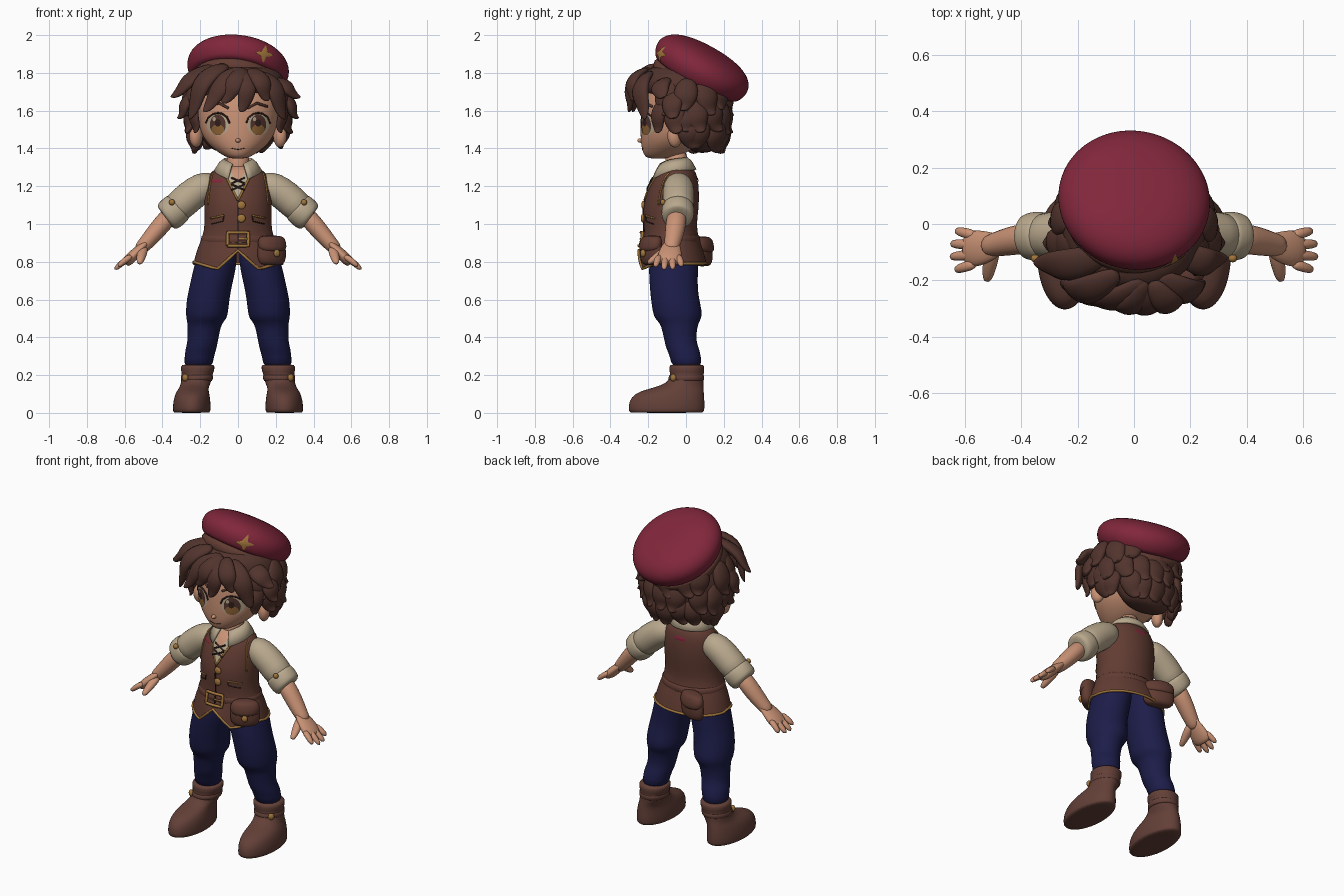
import bpy, bmesh, math, random
from math import sin, cos, pi, radians
from mathutils import Vector, Matrix
from mathutils.bvhtree import BVHTree

random.seed(4)
start = bpy.data.objects.get("Cube")
if start:
    bpy.data.objects.remove(start, do_unlink=True)


def material(name, *rgb):
    mat = bpy.data.materials.new(name)
    mat.use_nodes = True
    mat.diffuse_color = (*rgb, 1)
    mat.node_tree.nodes["Principled BSDF"].inputs["Base Color"].default_value = (*rgb, 1)
    return mat


skin = material("skin", .59, .29, .18)
hair = material("hair brown", .084, .034, .026)
leather = material("vest leather", .12, .045, .032)
boot_brown = material("boot leather", .125, .051, .039)
cream = material("cream linen", .48, .39, .265)
navy = material("navy cloth", .012, .012, .068)
red = material("burgundy felt", .22, .02, .044)
gold = material("gold", .36, .18, .045)
amber = material("amber iris", .27, .125, .036)
dark = material("dark brown", .03, .013, .011)


def finish(name, bm, mat, levels=0, matrix=None):
    """Turn a bmesh into a smooth shaded, optionally subdivided object."""
    if matrix:
        bm.transform(matrix)
    bmesh.ops.recalc_face_normals(bm, faces=bm.faces[:])
    mesh = bpy.data.meshes.new(name)
    bm.to_mesh(mesh)
    bm.free()
    mesh.shade_smooth()
    mesh.materials.append(mat)
    obj = bpy.data.objects.new(name, mesh)
    bpy.context.scene.collection.objects.link(obj)
    if levels:
        mod = obj.modifiers.new("smooth", 'SUBSURF')
        mod.levels = mod.render_levels = levels
    return obj


def skin_rings(bm, rings, closed=False):
    pairs = list(zip(rings, rings[1:])) + ([(rings[-1], rings[0])] if closed else [])
    for a, b in pairs:
        for i in range(len(a)):
            j = (i + 1) % len(a)
            bm.faces.new((a[i], a[j], b[j], b[i]))


def loft(name, rings, mat, n=24, caps=True, edge=None, matrix=None, side=1, levels=1):
    """Stack of ovals; a ring is (z, centre x, half width, front y, back y)."""
    bm, rows = bmesh.new(), []
    for k, (z, cx, rx, front, back) in enumerate(rings):
        row = []
        for i in range(n):
            a = 2 * pi * i / n
            x, y = cx + rx * sin(a), (front + back) / 2 + (back - front) / 2 * cos(a)
            row.append(bm.verts.new((side * x, y, edge(x, y, z) if edge and k == 0 else z)))
        rows.append(row)
    skin_rings(bm, rows)
    if caps:
        bm.faces.new(rows[0])
        bm.faces.new(rows[-1])
    return finish(name, bm, mat, levels, matrix)


def tube(name, points, radii, mat, flat=1, ref=(0, 1, 0), n=8, closed=False, levels=1):
    """Tapered tube along a path, flattened across its reference side."""
    pts, bm, rows = [Vector(p) for p in points], bmesh.new(), []
    if not isinstance(radii, (list, tuple)):
        radii = [radii] * len(pts)
    for i, (p, r) in enumerate(zip(pts, radii)):
        last = len(pts) - 1
        nxt = pts[(i + 1) % len(pts)] if closed else pts[min(i + 1, last)]
        prv = pts[i - 1] if closed else pts[max(i - 1, 0)]
        t = (nxt - prv).normalized()
        s = Vector(ref) - t * t.dot(Vector(ref))
        s.normalize()
        m = t.cross(s)
        rows.append([bm.verts.new(p + r * (s * cos(2 * pi * k / n) + m * flat * sin(2 * pi * k / n)))
                     for k in range(n)])
    skin_rings(bm, rows, closed)
    if not closed:
        bm.faces.new(rows[0])
        bm.faces.new(rows[-1])
    return finish(name, bm, mat, levels)


def blob(name, loc, size, mat, turn=0):
    bm = bmesh.new()
    bmesh.ops.create_uvsphere(bm, u_segments=20, v_segments=12, radius=1)
    return finish(name, bm, mat, 0, Matrix.Translation(loc) @ Matrix.Rotation(turn, 4, 'Z')
                  @ Matrix.Diagonal((*size, 1)))


def surface(obj):
    bpy.context.view_layer.update()
    return BVHTree.FromObject(obj, bpy.context.evaluated_depsgraph_get())


def onto(tree, x, z, lift, sign=-1):
    hit = tree.ray_cast(Vector((x, sign * 2, z)), Vector((0, -sign, 0)))[0]
    return Vector((x, (hit.y if hit else sign * .1) + sign * lift, z))


def decal(name, tree, outline, mat, lift=.004, sign=-1):
    """Thin painted patch laid on a surface."""
    bm, rows = bmesh.new(), []
    cx, cz = (sum(v[k] for v in outline) / len(outline) for k in (0, 1))
    for f in (1, .75, .5, .25, .02):
        rows.append([bm.verts.new(onto(tree, cx + (x - cx) * f, cz + (z - cz) * f, lift, sign))
                     for x, z in outline])
    skin_rings(bm, rows)
    bm.faces.new(rows[-1])
    return finish(name, bm, mat)


def dense(corners, steps=6):
    out = [Vector(a).lerp(Vector(b), k / steps) for a, b in zip(corners, corners[1:]) for k in range(steps)]
    return out + [Vector(corners[-1])]


def trim(name, tree, corners, mat, r=.006, lift=.002):
    return tube(name, [onto(tree, x, z, lift) for x, z in dense(corners)], r, mat, n=6, ref=(.3, .9, .2), levels=0)


def oval(cx, cz, rx, rz, n=20):
    return [(cx + rx * cos(2 * pi * k / n), cz + rz * sin(2 * pi * k / n)) for k in range(n)]


# Head and face
head = loft("head", [(1.345, 0, .04, -.2, -.1), (1.365, 0, .085, -.225, -.02), (1.41, 0, .148, -.238, .06),
                     (1.47, 0, .196, -.243, .12), (1.56, 0, .215, -.242, .16), (1.66, 0, .23, -.235, .18),
                     (1.78, 0, .2, -.18, .16), (1.87, 0, .1, -.1, .1)], skin, levels=2)
face = surface(head)
tube("neck", [(0, -.05, 1.22), (0, -.05, 1.3), (0, -.05, 1.4)], .062, skin, n=16)
blob("nose", (0, -.238, 1.442), (.013, .02, .012), skin)
trim("mouth", face, [(-.04, 1.402), (0, 1.394), (.04, 1.402)], dark, .0022, 0)
for s, label in ((1, "left"), (-1, "right")):
    blob(label + "_ear", (s * .222, -.058, 1.467), (.034, .042, .062), skin, s * .5)
    eye_x = s * .107
    decal(label + "_eye_white", face, oval(eye_x, 1.527, .06, .058), cream, .003)
    decal(label + "_iris", face, oval(eye_x, 1.525, .042, .055), hair, .005)
    decal(label + "_iris_glow", face, oval(eye_x, 1.5, .034, .028), amber, .007)
    decal(label + "_pupil", face, oval(eye_x, 1.535, .016, .02), dark, .008)
    decal(label + "_eye_glint", face, oval(eye_x - .019, 1.555, .009, .011, 10), cream, .0095)
    lash = [(eye_x + .063 * cos(a), 1.527 + .061 * sin(a)) for a in (.1, .7, 1.2, pi / 2, 2, 2.5, 3)]
    trim(label + "_lash", face, lash, dark, .005)
    trim(label + "_brow", face, [(s * .05, 1.613), (s * .1, 1.64), (s * .155, 1.622)], hair, .007)

# Hair: a cap with layered locks
loft("hair_cap", [(1.375, 0, .12, .03, .14), (1.42, 0, .165, .01, .17), (1.48, 0, .215, -.01, .195),
                  (1.56, 0, .245, -.04, .21),
                  (1.64, 0, .262, -.14, .215), (1.7, 0, .265, -.235, .215), (1.78, 0, .245, -.245, .2),
                  (1.85, 0, .18, -.18, .14)], hair, levels=2)


def lock(name, root, bend, tip, r, flick=.025):
    """Flat curved strand of hair whose end flicks outward."""
    a, b, c = Vector(root), Vector(bend), Vector(tip)
    path = [a * (1 - t) ** 2 + b * 2 * t * (1 - t) + c * t * t for t in (0, .2, .4, .6, .8, .93, 1)]
    out = (path[3] - Vector((0, 0, 1.62))).normalized()
    around_head = Vector((c.x, c.y, 0)).normalized()
    path[4] -= around_head * flick * .4
    path[5] += around_head * flick * .4
    path[6] += around_head * flick + Vector((0, 0, flick * .5))
    tube(name, path, [r * f for f in (.5, .9, 1.05, 1, .75, .45, .06)], hair, .5, (c - a).cross(out), 8)


def around(angle, z, out):
    return (.26 * out * sin(angle), .215 * out * cos(angle), z)


for row, (top, low, count, spread, out) in enumerate(((1.77, 1.58, 9, 112, 1.08), (1.67, 1.47, 9, 104, 1.05),
                                                      (1.57, 1.375, 9, 84, .84))):
    for k in range(count):
        a = radians(spread) * (2 * k / (count - 1) - 1) + random.uniform(-.08, .08)
        tip = low + random.uniform(-.02, .025)
        lock(f"back_lock_{row}_{k}", around(a, top, .88), around(a + .1, (top + tip) / 2, 1.08),
             around(a + random.uniform(-.25, .25), tip, out), .068)
fringe = [((.04, -.2, 1.82), (-.1, -.32, 1.78), (-.17, -.26, 1.58), .058),
          ((.04, -.2, 1.82), (-.02, -.36, 1.76), (-.08, -.27, 1.63), .055),
          ((.03, -.21, 1.81), (.08, -.36, 1.74), (.01, -.28, 1.58), .052),
          ((.06, -.2, 1.82), (.15, -.35, 1.77), (.15, -.26, 1.64), .055),
          ((.08, -.18, 1.8), (.24, -.3, 1.76), (.23, -.2, 1.54), .062),
          ((-.05, -.17, 1.84), (-.24, -.3, 1.8), (-.24, -.2, 1.54), .062),
          ((-.08, -.1, 1.84), (-.29, -.18, 1.79), (-.335, -.13, 1.66), .065),
          ((.14, -.08, 1.76), (.28, -.18, 1.75), (.31, -.11, 1.66), .06)]
for s in (1, -1):
    fringe += [((s * .2, -.04, 1.73), (s * .31, -.1, 1.63), (s * .3, -.06, 1.55), .06),
               ((s * .2, .02, 1.66), (s * .3, .0, 1.55), (s * .26, .0, 1.48), .055),
               ((s * .22, -.1, 1.67), (s * .26, -.18, 1.58), (s * .21, -.14, 1.47), .045)]
for k, spec in enumerate(fringe):
    lock(f"fringe_lock_{k}", *spec)

# Tilted beret with band and star
tilt = Matrix.Translation((0, .083, 1.822)) @ Matrix.Rotation(radians(8), 4, 'Y') @ Matrix.Rotation(radians(-29), 4, 'X')


def disc(z, r):
    return (z, 0, r, -r, r)


beret = loft("beret", [disc(*p) for p in ((-.075, .225), (-.06, .252), (-.01, .275), (.04, .27), (.085, .228),
                                          (.112, .15), (.12, .06))], red, 32, matrix=tilt, levels=2)
loft("beret_band", [disc(*p) for p in ((-.135, .21), (-.13, .23), (-.08, .243), (-.055, .235))], leather, 32, matrix=tilt)
star = [(.14 + r * sin(k * pi / 4 + .15), 1.9 + r * cos(k * pi / 4 + .15))
        for k in range(8) for r in ((.05, .021)[k % 2],)]
decal("beret_star", surface(beret), star, gold, .009)


# Vest with split hem
def hem(x, y, z):
    if y > -.07:
        return z - .01
    return .86 - .9 * abs(x) if abs(x) < .11 else .761 + (abs(x) - .11) * .3


vest_rings = [(.8, 0, .235, -.25, .11), (.87, 0, .217, -.237, .09), (.93, 0, .188, -.22, .065),
              (1, 0, .175, -.222, .055), (1.08, 0, .18, -.23, .068), (1.17, 0, .178, -.208, .07),
              (1.25, 0, .165, -.17, .062), (1.29, 0, .13, -.14, .045), (1.31, 0, .07, -.1, .01)]
vest = loft("vest", vest_rings, leather, 40, caps=False, edge=hem)
body = surface(vest)
tube("hem_trim", [v.co for v in vest.data.vertices[:40]], .008, gold, n=6, ref=(0, 0, 1), closed=True, levels=0)


def neckline(half, low):
    corners = [(-half, 1.283), (-half * .6, 1.305), (half * .6, 1.305), (half, 1.283), (0, low), (-half, 1.283)]
    return [tuple(p) for p in dense(corners)[:-1]]


decal("shirt_front", body, neckline(.078, 1.13), cream)
decal("bare_chest", body, neckline(.042, 1.22), skin, .006)
trim("front_seam", body, [(0, 1.13), (0, .87)], dark, .004)
for k, z in enumerate((1.23, 1.195)):
    for s in (1, -1):
        trim(f"lace_{k}_{s}", body, [(-.035 * s, z + .015), (.035 * s, z - .015)], dark, .005, .008)
for s, label in ((1, "left"), (-1, "right")):
    trim(label + "_neck_trim", body, [(s * .08, 1.283), (0, 1.125)], gold)
    trim(label + "_arm_trim", body, [(s * .135, 1.27), (s * .15, 1.2), (s * .16, 1.1)], gold, .005)
    trim(label + "_pocket_trim", body, [(s * .075, 1.045), (s * .145, 1.03)], gold, .005)
    trim(label + "_pocket_edge", body, [(s * .075, 1.045), (s * .08, 1.015), (s * .14, 1.0)], dark, .003)
for z in (1.1, 1.03):
    p = onto(body, .018, z, .006)
    blob("vest_button", p, (.022, .01, .022), gold)
patch = [(-.03, -.012), (.03, -.012), (.03, .012), (-.03, .012)]
decal("front_mark", body, [(x - .112, z * .8 + 1.228) for x, z in patch], red)
decal("back_mark", body, [(x * 1.2, z + 1.235) for x, z in patch], red, sign=1)

# Belt, buckle and pouches
loft("belt", [(z, 0, .2 - g, -.232 + g, .079 - g) for z, g in ((.895, .004), (.9, 0), (.94, .005), (.945, .014))], leather, 32)
trim("buckle", body, [(-.055, .885), (.055, .885), (.055, .955), (-.055, .955), (-.055, .885)], gold, .009, .016)
trim("buckle_pin", body, [(0, .92), (.055, .92)], gold, .006, .016)


def pouch(name, loc, turn, wide):
    place = Matrix.Translation(loc) @ Matrix.Rotation(turn, 4, 'Z') @ Matrix.Diagonal((wide, 1, 1, 1))
    loft(name, [(-.075, 0, .6, -.03, .03), (-.06, 0, .94, -.048, .04), (0, 0, 1, -.052, .04),
                (.06, 0, .85, -.042, .04), (.075, 0, .6, -.03, .035)], leather, 16, matrix=place)
    loft(name + "_flap", [(-.005, 0, .75, -.058, .03), (.02, 0, 1, -.06, .04), (.07, 0, .93, -.05, .04),
                          (.085, 0, .6, -.03, .035)], leather, 16, matrix=place)
    return place @ Vector((0, -.057, -.01))


blob("pouch_button", pouch("hip_pouch", (.176, -.18, .855), radians(32), .09), (.018, .012, .02), gold, radians(32))
pouch("back_pouch", (-.11, .085, .85), radians(160), .1)

# Shirt collar, open at the front
bm = bmesh.new()
rows = [[], [], []]
for k in range(25):
    a = radians(155) * (k / 12 - 1)
    f = (abs(a) / radians(155)) ** 3
    for row, (r, z, drop) in zip(rows, ((.075, 1.352, .03), (.1, 1.335, .045), (.13, 1.29, .05))):
        row.append(bm.verts.new((r * sin(a), -.055 + r * .85 * cos(a) - .025 * f, z - drop * f)))
for a, b in zip(rows, rows[1:]):
    for i in range(24):
        bm.faces.new((a[i], a[i + 1], b[i + 1], b[i]))
collar = finish("collar", bm, cream)
collar.modifiers.new("thickness", 'SOLIDIFY').thickness = .014

# Arms, hands, legs and boots, built once for each side
for s, label in ((1, "left"), (-1, "right")):
    def side(points):
        return [(s * x, y, z) for x, y, z in points]

    tube(label + "_sleeve", side([(.11, -.04, 1.21), (.16, -.04, 1.205), (.22, -.04, 1.175), (.29, -.04, 1.115),
                                  (.35, -.045, 1.06)]), (.055, .08, .086, .085, .084), cream, n=16)
    tube(label + "_cuff", side([(.31, -.042, 1.095), (.315, -.042, 1.09), (.345, -.043, 1.063), (.378, -.045, 1.034),
                                (.384, -.045, 1.03)]), (.075, .086, .09, .085, .066), cream, n=16)
    blob(label + "_cuff_button", (s * .35, -.122, 1.115), (.016, .014, .016), gold)
    tube(label + "_forearm", side([(.34, -.045, 1.07), (.41, -.055, .99), (.46, -.065, .93), (.5, -.075, .885),
                                   (.53, -.08, .855)]), (.056, .056, .05, .043, .036), skin, .92, n=12)
    tube(label + "_palm", side([(.475, -.07, .91), (.51, -.08, .875), (.55, -.085, .838), (.585, -.09, .803),
                                (.6, -.09, .79)]), (.04, .054, .068, .066, .05), skin, .45, n=12)
    for k, reach in enumerate((.062, .08, .078, .06)):
        y = -.14 + k * .033
        base = (.56, y, .832)
        tip = (.576 + reach, y + (k - 1.7) * .014, .828 - reach * .9)
        mid = [(p + q) / 2 for p, q in zip(base, tip)]
        mid[2] += .006
        tube(f"{label}_finger_{k}", side([base, mid, tip]), (.02, .021, .015), skin, .9)
    tube(label + "_thumb", side([(.495, -.08, .88), (.51, -.135, .84), (.517, -.18, .808), (.522, -.205, .79)]),
         (.028, .03, .023, .013), skin, .85, ref=(1, 0, 0))
    loft(label + "_trouser_leg", [(.23, .212, .078, -.075, .085), (.3, .205, .077, -.085, .08),
                                  (.34, .196, .083, -.105, .07), (.37, .188, .08, -.112, .056),
                                  (.43, .182, .086, -.125, .056), (.475, .176, .091, -.137, .066),
                                  (.5, .166, .109, -.168, .083), (.54, .164, .113, -.178, .086),
                                  (.61, .158, .114, -.188, .068), (.7, .138, .112, -.195, .06),
                                  (.8, .115, .114, -.2, .07), (.92, .1, .09, -.17, .05)], navy, side=s)
    loft(label + "_boot", [(0, .245, .095, -.298, .092), (.005, .245, .099, -.304, .097), (.04, .245, .101, -.306, .1),
                           (.085, .243, .095, -.292, .097), (.115, .24, .085, -.245, .095), (.135, .233, .077, -.165, .093),
                           (.16, .222, .079, -.095, .092), (.2, .216, .083, -.085, .094), (.215, .215, .084, -.086, .095),
                           (.22, .214, .088, -.088, .097), (.25, .213, .09, -.088, .098), (.257, .212, .08, -.08, .088)],
         boot_brown, 28, side=s)
    loft(label + "_boot_strap", [(.168, .219, .08, -.088, .092), (.17, .219, .085, -.095, .096),
                                 (.2, .216, .088, -.092, .097), (.202, .216, .08, -.085, .092)], boot_brown, side=s)
    blob(label + "_strap_button", (s * .28, -.068, .187), (.018, .014, .02), gold, s * .8)
